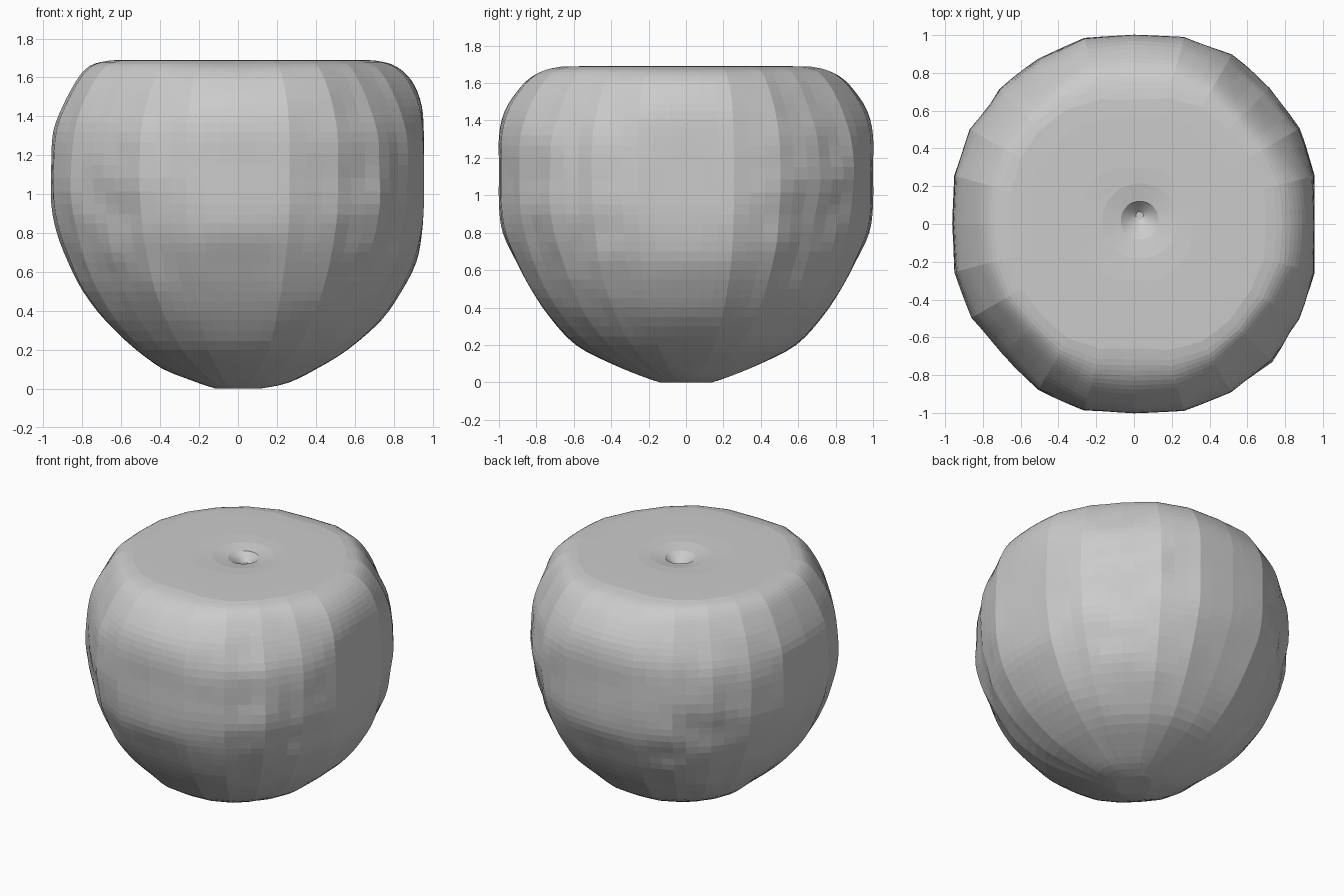
import bpy, bmesh, math
from mathutils import Vector, noise

cube = bpy.data.objects.get("Cube")
if cube:
    bpy.data.objects.remove(cube, do_unlink=True)

# Widest outline: radius every 15 degrees, counter-clockwise from +x
OUTLINE = [.955, .989, 1.01, 1.01, 1.03, 1.025, 1, 1.02, 1.015, 1.005, 1, .985,
           .96, .98, .99, .98, 1.01, 1.02, 1, 1.025, 1.035, 1.025, 1.012, .989]

# Side profile: height, then share of the outline toward +x, -x, y and the diagonals
PROFILE = [(0, .12, .12, .14, .11), (.03, .27, .21, .23, .23), (.1, .42, .4, .4, .39),
           (.2, .59, .54, .59, .57), (.35, .77, .71, .73, .73), (.5, .88, .83, .83, .84),
           (.65, .96, .91, .91, .91), (.8, .99, .97, .98, .96), (.95, 1, 1, 1, .99),
           (1.15, 1, 1, 1, 1), (1.32, 1, .99, 1, .98), (1.45, .99, .94, .97, .93),
           (1.56, .95, .88, .9, .87), (1.63, .89, .83, .83, .82),
           (1.67, .82, .77, .75, .77), (1.688, .73, .68, .66, .7)]
RING_STEPS, SIDE_STEPS = 3, 3


def spline(a, b, c, d, t):
    """Smooth curve from b to c"""
    return b + .5 * t * (c - a + t * (2*a - 5*b + 4*c - d + t * (3 * (b - c) + d - a)))


def outline_points():
    n = len(OUTLINE)
    corners = [Vector((math.cos(i * math.tau / n), math.sin(i * math.tau / n), 0)) * r
               for i, r in enumerate(OUTLINE)]
    return [corners[i].lerp(corners[(i + 1) % n], k / SIDE_STEPS)
            for i in range(n) for k in range(SIDE_STEPS)]


def profile_rows():
    last = len(PROFILE) - 1
    rows = []
    for i in range(last):
        near = [PROFILE[min(max(i + k, 0), last)] for k in (-1, 0, 1, 2)]
        for k in range(RING_STEPS):
            rows.append([spline(*v, k / RING_STEPS) for v in zip(*near)])
    return rows + [list(PROFILE[last])]


def body_ring(points, row):
    z, right, left, side, diagonal = row
    ring = []
    for p in points:
        d = p.normalized()
        axis = d.x ** 2 * (right if d.x > 0 else left) + d.y ** 2 * side
        mix = (2 * d.x * d.y) ** 2
        q = p * (axis * (1 - mix) + diagonal * mix)
        q.z = z
        # Gentle lumps, fading out on the flat faces and at both ends
        lump = noise.noise(q * 5) * .022 * mix * math.sin(math.pi * min(z / 1.69, 1))
        ring.append(q + d * lump)
    return ring


points = outline_points()
rings = [body_ring(points, row) for row in profile_rows()]

# Flat top, closing toward a small off-centre pit
rim = rings[-1]
for share in (.85, .65, .45):
    rings.append([Vector((p.x * share, p.y * share, 1.69)) for p in rim])
for radius, z, shift in ((.2, 1.685, 0), (.1, 1.668, .005), (.06, 1.64, .02), (.02, 1.61, .03)):
    rings.append([Vector((.03, .015 + shift, z)) + p.normalized() * radius for p in points])

bm = bmesh.new()
loops = [[bm.verts.new(p) for p in ring] for ring in rings]
for low, high in zip(loops, loops[1:]):
    for i in range(len(low)):
        j = (i + 1) % len(low)
        bm.faces.new((low[i], low[j], high[j], high[i]))
bm.faces.new(list(reversed(loops[0])))
bm.faces.new(loops[-1])

mesh = bpy.data.meshes.new("boulder")
bm.to_mesh(mesh)
bm.free()
boulder = bpy.data.objects.new("boulder", mesh)
bpy.context.collection.objects.link(boulder)

# Plain stone colour
stone = bpy.data.materials.new("stone grey")
stone.use_nodes = True
colour = (.6, .6, .6, 1)
stone.diffuse_color = colour
stone.node_tree.nodes["Principled BSDF"].inputs["Base Color"].default_value = colour
mesh.materials.append(stone)
